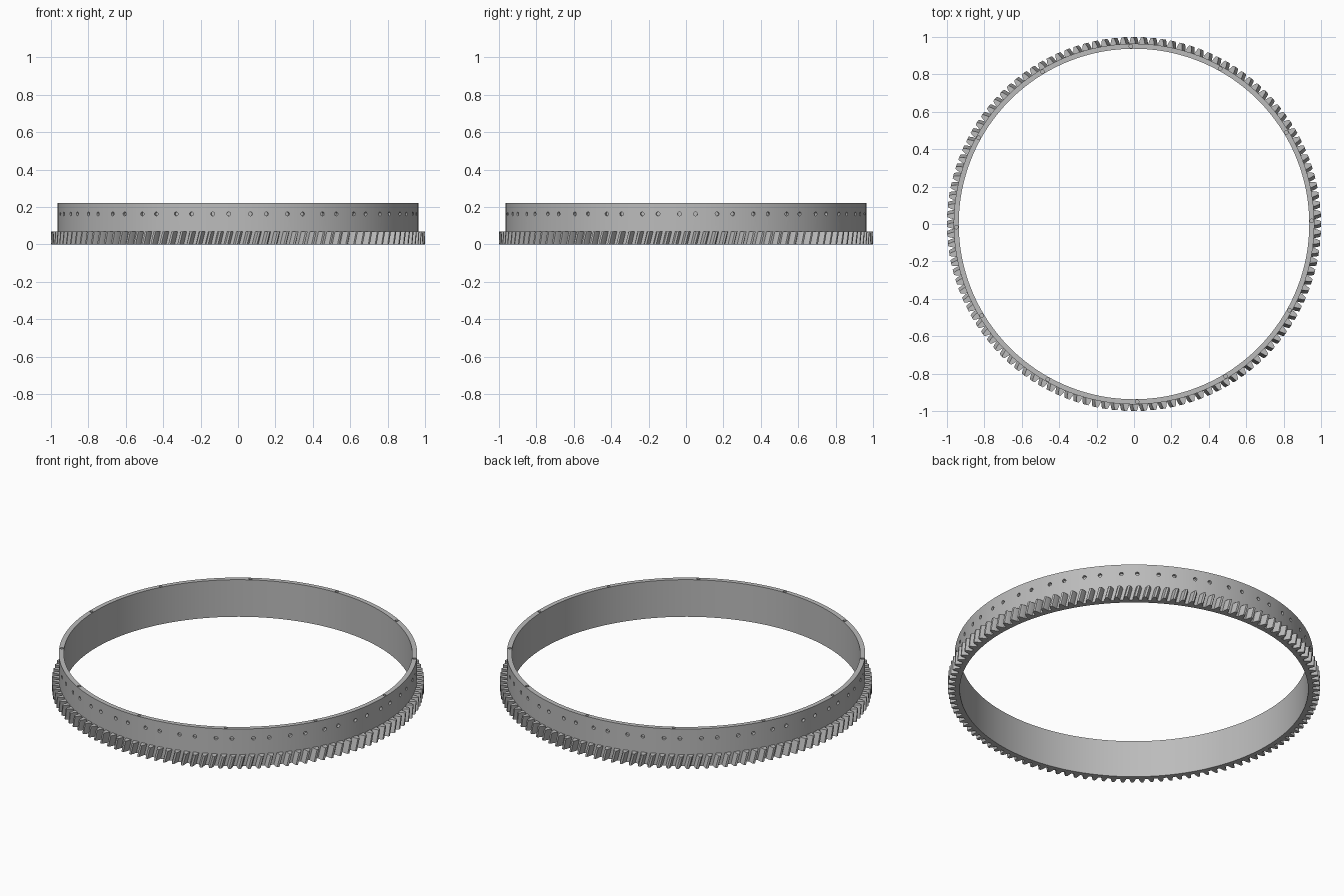
import bpy, bmesh
from math import pi, sin, cos, radians
from mathutils import Matrix, Vector

if "Cube" in bpy.data.objects:
    bpy.data.objects.remove(bpy.data.objects["Cube"], do_unlink=True)

INNER, OUTER, TIP = 0.937, 0.964, 1.0
HEIGHT, GEAR_HEIGHT = 0.22, 0.07
TEETH, SEGMENTS = 120, 240
TWIST = 0.018          # angle a tooth turns from bottom to top

steel = bpy.data.materials.new("grey_steel")
steel.use_nodes = True
colour = (0.5, 0.5, 0.5, 1)
steel.diffuse_color = colour
steel.node_tree.nodes["Principled BSDF"].inputs["Base Color"].default_value = colour


def polar(radius, angle, z):
    return Vector((radius * cos(angle), radius * sin(angle), z))


def finish(bm, name):
    bmesh.ops.recalc_face_normals(bm, faces=bm.faces)
    mesh = bpy.data.meshes.new(name)
    bm.to_mesh(mesh)
    bm.free()
    mesh.materials.append(steel)
    obj = bpy.data.objects.new(name, mesh)
    bpy.context.collection.objects.link(obj)
    return obj


def smooth(obj):
    bpy.ops.object.select_all(action="DESELECT")
    obj.select_set(True)
    bpy.context.view_layer.objects.active = obj
    bpy.ops.object.shade_smooth_by_angle(angle=radians(25))


# Ring body: a rectangular section swept round the axis
bm = bmesh.new()
section = [(INNER, 0), (OUTER, 0), (OUTER, HEIGHT), (INNER, HEIGHT)]
loops = [[bm.verts.new(polar(r, 2 * pi * i / SEGMENTS, z)) for r, z in section]
         for i in range(SEGMENTS)]
for i, a in enumerate(loops):
    b = loops[(i + 1) % SEGMENTS]
    for j in range(4):
        k = (j + 1) % 4
        bm.faces.new((a[j], b[j], b[k], a[k]))
ring = finish(bm, "ring_body")

# Blind holes: pairs round the wall, single ones in the top rim
bm = bmesh.new()


def add_hole(place, radius, depth):
    bmesh.ops.create_cone(bm, cap_ends=True, segments=16, radius1=radius,
                          radius2=radius, depth=2 * depth, matrix=place)


for pair in range(30):
    for side in (-2.55, 2.55):
        angle = radians(0.5 + 12 * pair + side)
        place = (Matrix.Translation(polar(OUTER, angle, 0.163))
                 @ Matrix.Rotation(angle, 4, "Z") @ Matrix.Rotation(pi / 2, 4, "Y"))
        add_hole(place, 0.0105, 0.016)
for i in range(12):
    place = Matrix.Translation(polar(0.95, radians(1 + 30 * i), HEIGHT))
    add_hole(place, 0.0095, 0.03)
cutter = finish(bm, "hole_cutter")
cutter.hide_render = True

cut = ring.modifiers.new("holes", "BOOLEAN")
cut.operation = "DIFFERENCE"
cut.solver = "EXACT"
cut.object = cutter
bpy.context.view_layer.objects.active = ring
bpy.ops.object.modifier_apply(modifier=cut.name)
bpy.data.objects.remove(cutter, do_unlink=True)
smooth(ring)

# Slanted teeth: one curved flank outline, mirrored, lofted upward
bm = bmesh.new()
pitch = 2 * pi / TEETH
flank = [(OUTER - 0.001, 0.33), (0.972, 0.29), (0.984, 0.23), (0.993, 0.17), (TIP, 0.11)]
outline = [(r, -w) for r, w in flank] + [(r, w) for r, w in reversed(flank)]
levels = 4
for tooth in range(TEETH):
    rows = []
    for level in range(levels + 1):
        t = level / levels
        middle = tooth * pitch + TWIST * (t - 0.5)
        rows.append([bm.verts.new(polar(r, middle + w * pitch, GEAR_HEIGHT * t))
                     for r, w in outline])
    for low, high in zip(rows, rows[1:]):
        for j in range(len(outline)):
            k = (j + 1) % len(outline)
            bm.faces.new((low[j], low[k], high[k], high[j]))
    bm.faces.new(rows[0])
    bm.faces.new(rows[-1])
smooth(finish(bm, "gear_teeth"))
